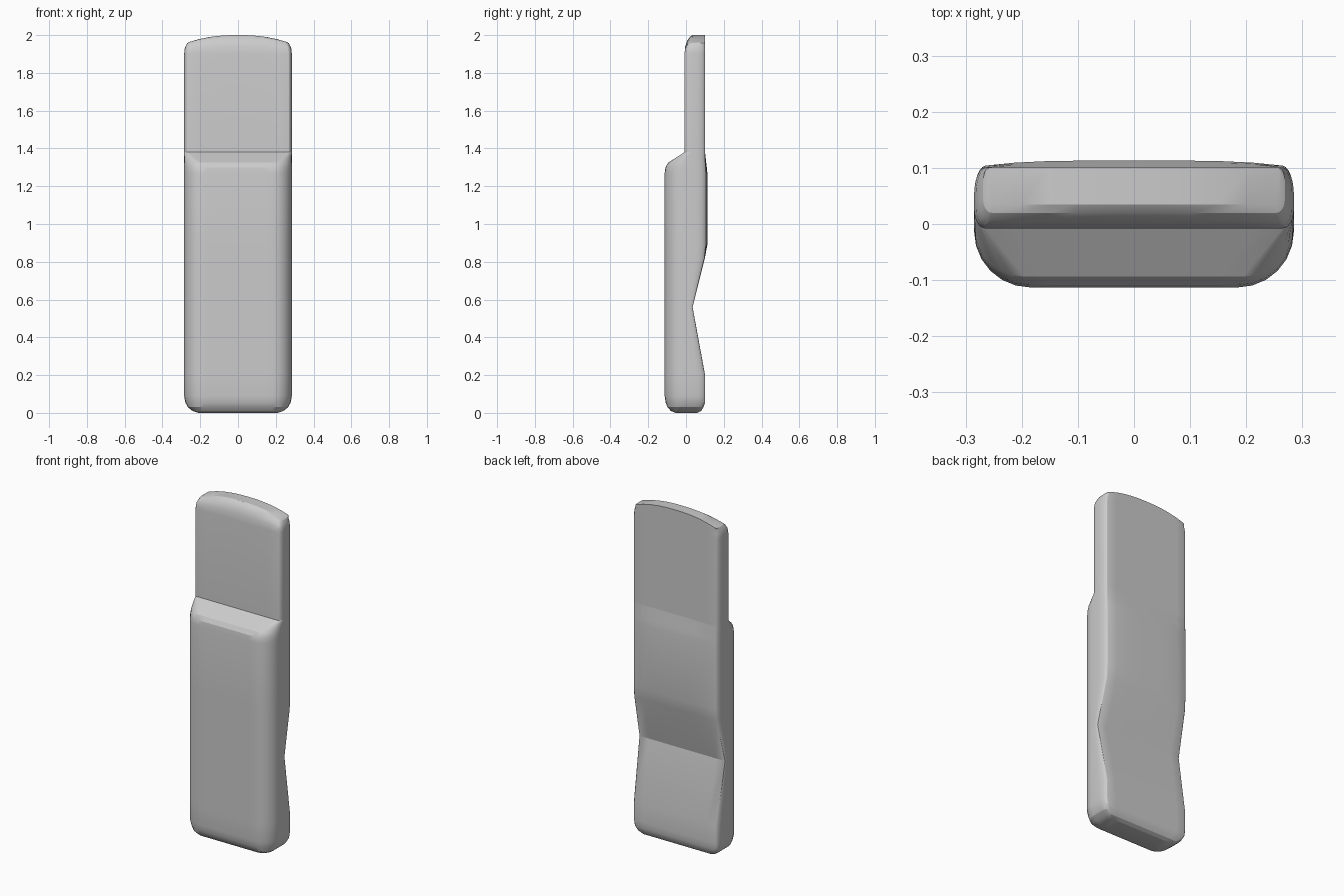
import bpy
import bmesh
import math

cube = bpy.data.objects.get("Cube")
if cube:
    bpy.data.objects.remove(cube, do_unlink=True)

grey = bpy.data.materials.new("plain grey")
grey.use_nodes = True
colour = (0.6, 0.6, 0.6, 1)
grey.diffuse_color = colour
grey.node_tree.nodes["Principled BSDF"].inputs["Base Color"].default_value = colour

ARC, FLAT = 6, 10   # segments per rounded corner and across each flat


def chain(w, y, rx, ry, sign):
    """Half outline from left to right with rounded ends, facing y * sign."""
    angles = [i * math.pi / 2 / ARC for i in range(ARC + 1)]
    end = [(w - rx + rx * math.cos(a), y - sign * ry * (1 - math.sin(a))) for a in angles]
    inner = w - rx
    mid = [(inner * (2 * i / FLAT - 1), y) for i in range(1, FLAT)]
    return [(-x, v) for x, v in end] + mid + end[::-1]


def loft(name, rows, close_first=False, close_last=False):
    """Skin of stacked cross-sections, each a dictionary of its measures."""
    bm = bmesh.new()
    rings = []
    for r in rows:
        w = r["w"]
        front = chain(w, r["front"], *r["fr"], -1)
        back = chain(w, r["back"], *r["br"], 1)
        swell, arch = r.get("swell", 0), r.get("arch", 0)

        def vert(x, y, bulge):
            f = abs(x / w)
            return bm.verts.new((x, y + bulge * (1 - f ** 4), r["z"] - arch * f ** 2.4))

        rings.append(([vert(x, y, 0) for x, y in front],
                      [vert(x, y, swell) for x, y in back]))
    for (f0, b0), (f1, b1) in zip(rings, rings[1:]):
        lo, hi = f0 + b0[::-1], f1 + b1[::-1]
        for i in range(len(lo)):
            j = (i + 1) % len(lo)
            bm.faces.new((lo[i], lo[j], hi[j], hi[i]))
    # Ends are strips running from front to back
    for ring, wanted in ((rings[0], close_first), (rings[-1], close_last)):
        if wanted:
            f, b = ring
            for i in range(len(f) - 1):
                bm.faces.new((f[i], f[i + 1], b[i + 1], b[i]))
    bmesh.ops.recalc_face_normals(bm, faces=bm.faces)
    mesh = bpy.data.meshes.new(name)
    bm.to_mesh(mesh)
    bm.free()
    mesh.materials.append(grey)
    obj = bpy.data.objects.new(name, mesh)
    bpy.context.collection.objects.link(obj)
    bpy.ops.object.select_all(action="DESELECT")
    obj.select_set(True)
    bpy.context.view_layer.objects.active = obj
    bpy.ops.object.shade_smooth_by_angle(angle=math.radians(22))
    return obj


def row(z, w=0.285, front=-0.113, back=0.101, fr=(0.1, 0.1), br=(0.02, 0.05), **more):
    return dict(z=z, w=w, front=front, back=back, fr=fr, br=br, **more)


slim = dict(front=-0.008, fr=(0.02, 0.035))
shoulder = row(1.38, **slim)

# Thick lower body with a pinched back and sloping shoulder
loft("body", [
    row(0.0, 0.21, -0.055, 0.06, (0.04, 0.04), (0.02, 0.03)),
    row(0.01, 0.24, -0.08, 0.08, (0.06, 0.06), (0.02, 0.03)),
    row(0.03, 0.265, -0.098, 0.093, (0.08, 0.08), (0.02, 0.04)),
    row(0.055, 0.279, -0.108),
    row(0.09),
    row(0.2),
    row(0.56, back=0.035, br=(0.006, 0.02)),
    row(0.82, back=0.098, swell=0.002),
    row(0.89, swell=0.012),
    row(1.27, swell=0.012),
    row(1.3, front=-0.109, swell=0.009),
    row(1.325, front=-0.094, fr=(0.09, 0.09), swell=0.006),
    shoulder,
], close_first=True)

# Thin upper cap with a gently arched top
loft("cap", [
    shoulder,
    row(1.9, **slim),
    row(1.94, 0.282, -0.004, fr=(0.02, 0.035), arch=0.012),
    row(1.97, 0.276, 0.006, fr=(0.02, 0.035), arch=0.025),
    row(1.99, 0.269, 0.02, fr=(0.015, 0.025), br=(0.01, 0.03), arch=0.033),
    row(2.0, 0.262, 0.035, fr=(0.01, 0.02), br=(0.004, 0.02), arch=0.038),
], close_last=True)
